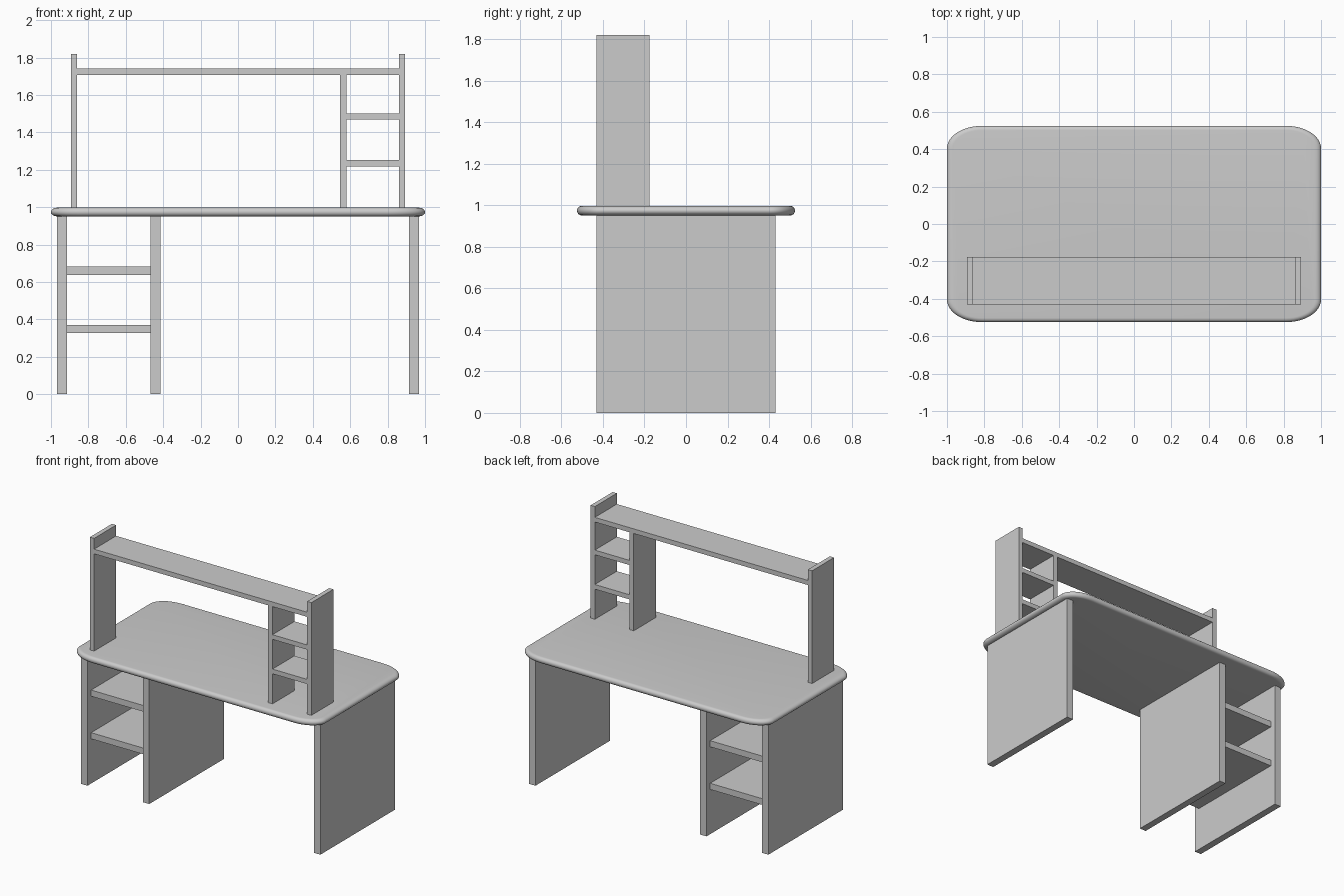
import bpy, bmesh, math

if "Cube" in bpy.data.objects:
    bpy.data.objects.remove(bpy.data.objects["Cube"])


def box(name, x0, x1, y0, y1, z0, z1):
    bm = bmesh.new()
    bmesh.ops.create_cube(bm, size=1)
    for v in bm.verts:
        v.co = ((x0 + x1) / 2 + v.co.x * (x1 - x0),
                (y0 + y1) / 2 + v.co.y * (y1 - y0),
                (z0 + z1) / 2 + v.co.z * (z1 - z0))
    me = bpy.data.meshes.new(name)
    bm.to_mesh(me)
    bm.free()
    ob = bpy.data.objects.new(name, me)
    bpy.context.collection.objects.link(ob)
    return ob


def ring(bm, inset_x, inset_y, z, n=12):
    # rounded rectangle outline with elliptical corners
    rx, ry = 0.19, 0.12
    verts = []
    for q, (sx, sy) in enumerate([(1, 1), (-1, 1), (-1, -1), (1, -1)]):
        for i in range(n + 1):
            a = math.pi / 2 * (q + i / n)
            x = sx * (1 - rx) + (rx - inset_x) * math.cos(a)
            y = sy * (0.525 - ry) + (ry - inset_y) * math.sin(a)
            verts.append(bm.verts.new((x, y, z)))
    return verts


# desktop with a rounded edge
bm = bmesh.new()
steps, z_mid, half = 12, 0.974, 0.023
rings = []
for i in range(steps + 1):
    a = -math.pi / 2 + math.pi * i / steps
    k = 1 - math.cos(a)
    rings.append(ring(bm, 0.032 * k, 0.023 * k, z_mid + half * math.sin(a)))
for lo, hi in zip(rings, rings[1:]):
    m = len(lo)
    for i in range(m):
        j = (i + 1) % m
        bm.faces.new((lo[i], lo[j], hi[j], hi[i]))
bm.faces.new(rings[-1])
bm.faces.new(rings[0][::-1])
me = bpy.data.meshes.new("desktop")
bm.to_mesh(me)
bm.free()
desktop = bpy.data.objects.new("desktop", me)
bpy.context.collection.objects.link(desktop)
bpy.context.view_layer.objects.active = desktop
desktop.select_set(True)
bpy.ops.object.shade_smooth_by_angle(angle=math.radians(35))

# leg panels
for name, x0, x1 in [("left_leg_panel", -0.967, -0.914),
                     ("inner_leg_panel", -0.467, -0.415),
                     ("right_leg_panel", 0.914, 0.967)]:
    box(name, x0, x1, -0.431, 0.431, 0, 0.953)

# lower shelves, slightly recessed
for i, z in enumerate((0.326, 0.637)):
    box(f"lower_shelf_{i + 1}", -0.914, -0.467, -0.388, 0.388, z, z + 0.045)

# hutch on top of the desk
Y0, Y1, ZT = -0.431, -0.177, 0.996
box("hutch_left_post", -0.894, -0.86, Y0, Y1, ZT, 1.82)
box("hutch_right_post", 0.86, 0.894, Y0, Y1, ZT, 1.82)
box("hutch_long_shelf", -0.86, 0.86, Y0, Y1, 1.707, 1.741)
box("hutch_divider", 0.546, 0.58, Y0, Y1, ZT, 1.707)
for i, z in enumerate((1.217, 1.468)):
    box(f"hutch_small_shelf_{i + 1}", 0.58, 0.86, Y0, Y1, z, z + 0.034)
